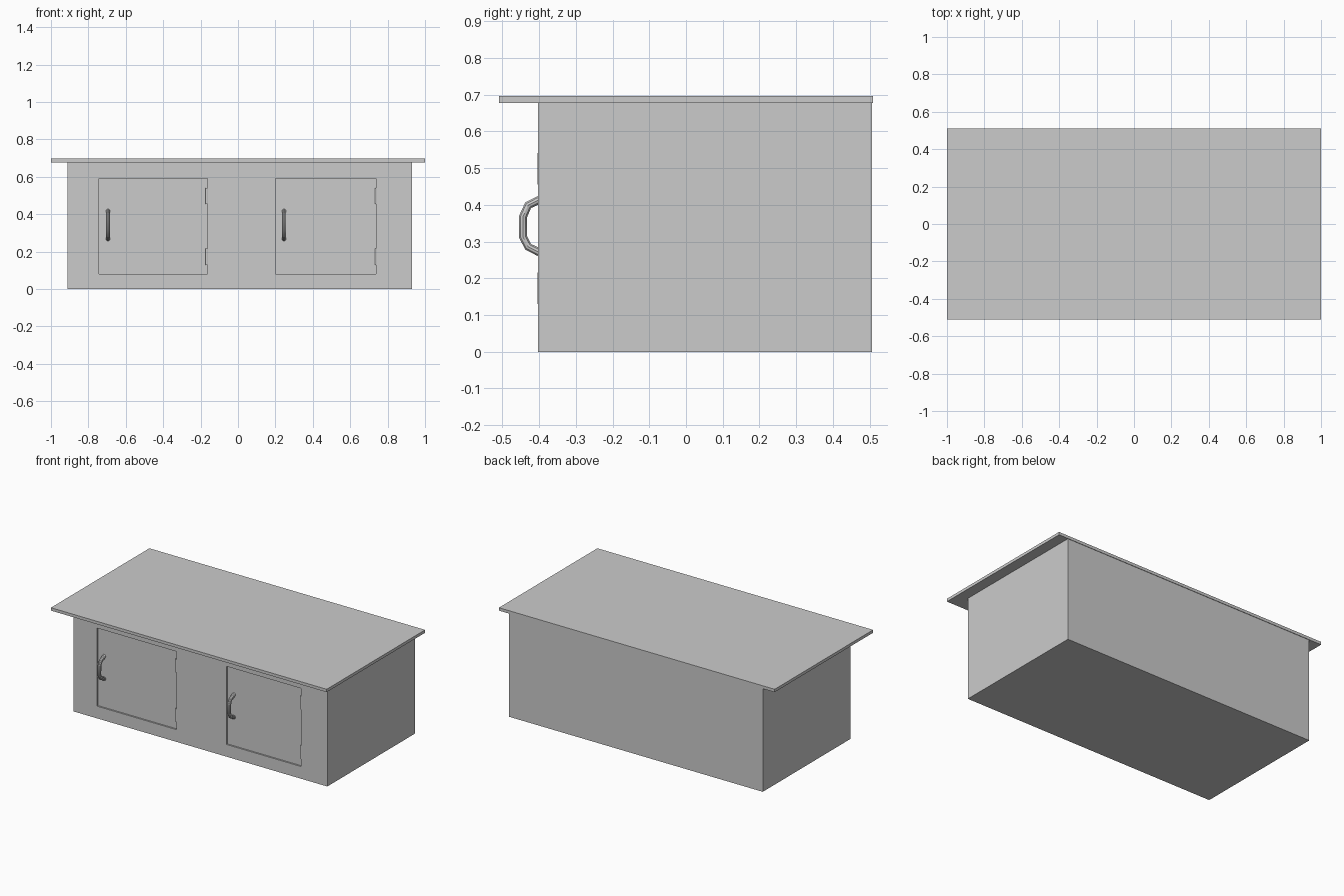
import bpy
import math

if "Cube" in bpy.data.objects:
    bpy.data.objects.remove(bpy.data.objects["Cube"])


def box(name, lo, hi):
    bpy.ops.mesh.primitive_cube_add(size=1, location=[(a + b) / 2 for a, b in zip(lo, hi)])
    ob = bpy.context.object
    ob.name = name
    ob.scale = [b - a for a, b in zip(lo, hi)]
    bpy.ops.object.transform_apply(location=False, rotation=False, scale=True)
    return ob


FRONT, BACK, BODY_TOP = -0.403, 0.507, 0.678
RECESS = 0.010          # how far the doors sit behind the front
DOOR_Z = (0.08, 0.592)

# Cabinet body and overhanging worktop
body = box("cabinet_body", (-0.912, FRONT, 0), (0.93, BACK, BODY_TOP))
box("worktop", (-1, -0.51, BODY_TOP), (1, 0.51, 0.697))


def handle(name, x):
    # Faceted pull handle: round tube along a bent path in the YZ plane
    path = [(-0.385, 0.419), (-0.402, 0.413), (-0.430, 0.399), (-0.444, 0.368),
            (-0.444, 0.313), (-0.430, 0.286), (-0.402, 0.272), (-0.385, 0.266)]
    curve = bpy.data.curves.new(name, 'CURVE')
    curve.dimensions = '3D'
    curve.bevel_depth = 0.0115
    curve.bevel_resolution = 3
    curve.use_fill_caps = True
    spline = curve.splines.new('POLY')
    spline.points.add(len(path) - 1)
    for p, (y, z) in zip(spline.points, path):
        p.co = (x, y, z, 1)
    ob = bpy.data.objects.new(name, curve)
    bpy.context.collection.objects.link(ob)
    bpy.ops.object.select_all(action='DESELECT')
    ob.select_set(True)
    bpy.context.view_layer.objects.active = ob
    bpy.ops.object.convert(target='MESH')
    bpy.ops.object.shade_smooth_by_angle(angle=math.radians(30))


def hinge(name, x, z, y):
    # Hinge barrel
    bpy.ops.mesh.primitive_cylinder_add(vertices=16, radius=0.007, depth=0.086,
                                        location=(x, y, z))
    bpy.context.object.name = name
    bpy.ops.object.shade_smooth_by_angle(angle=math.radians(40))


# Doors: left edge, right edge, handle x, hinge x
doors = {"left": (-0.742, -0.163, -0.695, -0.168),
         "right": (0.20, 0.738, 0.246, 0.739)}
for side, (x0, x1, hx, gx) in doors.items():
    # Opening in the body
    cutter = box("opening_cutter", (x0, FRONT - 0.05, DOOR_Z[0]), (x1, FRONT + 0.03, DOOR_Z[1]))
    mod = body.modifiers.new("opening", 'BOOLEAN')
    mod.operation = 'DIFFERENCE'
    mod.solver = 'EXACT'
    mod.object = cutter
    bpy.context.view_layer.objects.active = body
    bpy.ops.object.modifier_apply(modifier=mod.name)
    bpy.data.objects.remove(cutter)
    # Inset door panel
    box(side + "_door", (x0, FRONT + RECESS, DOOR_Z[0]), (x1, FRONT + 0.03, DOOR_Z[1]))
    handle(side + "_door_handle", hx)
    for level, z in (("lower", 0.173), ("upper", 0.498)):
        hinge(f"{side}_{level}_hinge", gx, z, FRONT + 0.005)
